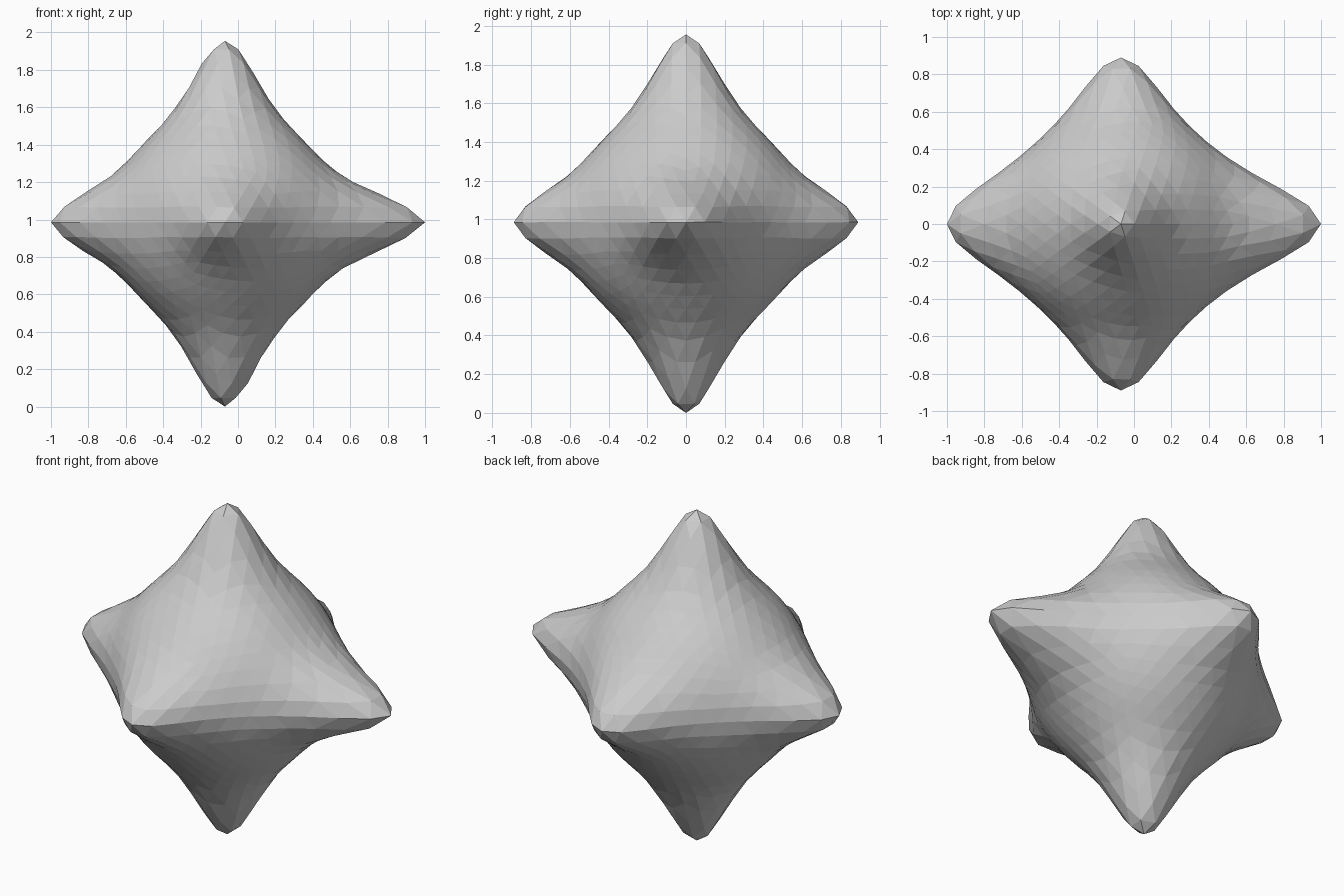
import bpy
from math import exp
from mathutils import Vector

if "Cube" in bpy.data.objects:
    bpy.data.objects.remove(bpy.data.objects["Cube"])

RADIUS = 0.60
CENTRE = Vector((-0.07, 0, 0.985))

# spikes: direction, pull length, falloff spread (x, y, z)
SPIKES = [
    ((1, 0, 0), 0.47, (1, 0.070, 0.036)),
    ((-1, 0, 0), 0.33, (1, 0.072, 0.038)),
    ((0, 1, 0), 0.29, (0.060, 1, 0.038)),
    ((0, -1, 0), 0.29, (0.060, 1, 0.038)),
    ((0, 0, 1), 0.37, (0.044, 0.044, 1)),
    ((0, 0, -1), 0.385, (0.044, 0.044, 1)),
]

# faceted ball
bpy.ops.mesh.primitive_ico_sphere_add(subdivisions=4, radius=RADIUS)
star = bpy.context.object
star.name = "spiked_ball"

# pull six soft spikes out of the ball
for v in star.data.vertices:
    p = v.co.copy()
    moved = p.copy()
    for direction, length, spread in SPIKES:
        axis = Vector(direction)
        along = p.dot(axis)
        if along <= 0:
            continue
        side = p - axis * along
        fall = exp(-sum(side[i] ** 2 / spread[i] for i in range(3)))
        moved += axis * length * fall
    v.co = moved + CENTRE

bpy.ops.object.shade_flat()
